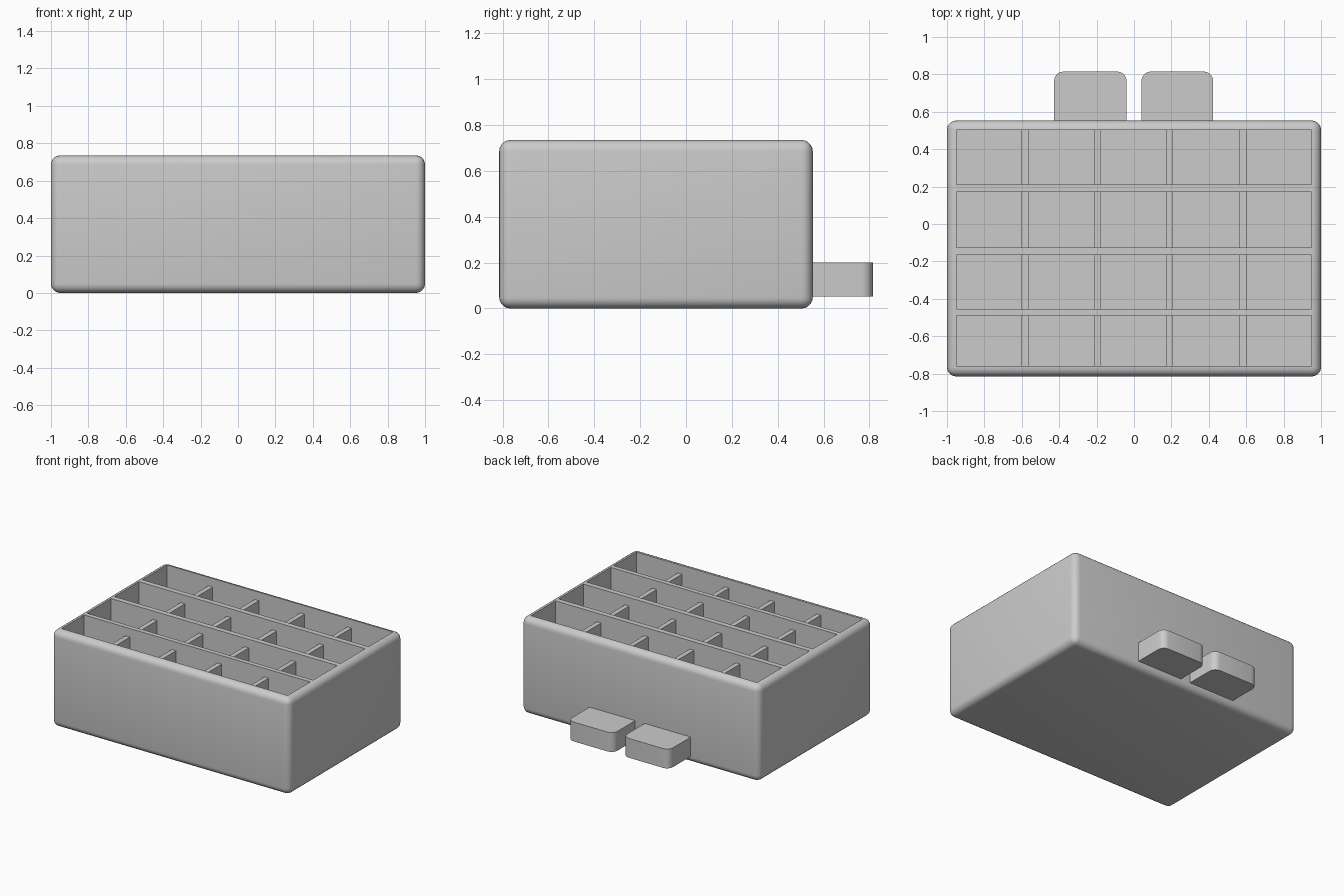
import bpy, bmesh, math

if "Cube" in bpy.data.objects:
    bpy.data.objects.remove(bpy.data.objects["Cube"])


def box(name, x0, x1, y0, y1, z0, z1, bevel=0.0, pick=None, segments=5):
    """Axis-aligned box; edges accepted by pick are rounded."""
    bm = bmesh.new()
    bmesh.ops.create_cube(bm, size=1)
    for v in bm.verts:
        v.co = (x1 if v.co.x > 0 else x0,
                y1 if v.co.y > 0 else y0,
                z1 if v.co.z > 0 else z0)
    if bevel:
        edges = [e for e in bm.edges if pick is None or pick(e)]
        bmesh.ops.bevel(bm, geom=edges, offset=bevel, segments=segments,
                        profile=0.5, affect='EDGES')
    mesh = bpy.data.meshes.new(name)
    bm.to_mesh(mesh)
    bm.free()
    obj = bpy.data.objects.new(name, mesh)
    bpy.context.collection.objects.link(obj)
    return obj


def activate(obj):
    bpy.ops.object.select_all(action='DESELECT')
    obj.select_set(True)
    bpy.context.view_layer.objects.active = obj


def smooth(obj):
    activate(obj)
    bpy.ops.object.shade_smooth_by_angle(angle=math.radians(35))


HEIGHT, FLOOR = 0.735, 0.05
rows = [(-0.76, -0.49), (-0.455, -0.165), (-0.125, 0.17), (0.21, 0.503)]
columns = [-0.583, -0.195, 0.188, 0.583]

# Rounded tray block
tray = box("tray", -1, 1, -0.815, 0.553, 0, HEIGHT, bevel=0.049)

# Long troughs cut from the top
for y0, y1 in rows:
    cutter = box("trough_cutter", -0.95, 0.95, y0, y1, FLOOR, HEIGHT + 0.2)
    cutter.hide_render = True
    mod = tray.modifiers.new("trough", 'BOOLEAN')
    mod.operation = 'DIFFERENCE'
    mod.solver = 'EXACT'
    mod.object = cutter
    activate(tray)
    bpy.ops.object.modifier_apply(modifier=mod.name)
    bpy.data.objects.remove(cutter)
smooth(tray)

# Lower cross dividers in every trough
for r, (y0, y1) in enumerate(rows):
    for c, x in enumerate(columns):
        box(f"divider_{r + 1}_{c + 1}", x - 0.018, x + 0.018,
            y0, y1, FLOOR, HEIGHT - 0.065)


# Two rear tabs with rounded outer corners
def outer_corner(e):
    a, b = (v.co for v in e.verts)
    return abs(a.z - b.z) > 0.01 and a.y > 0.7


for side, x0, x1 in (("left", -0.427, -0.04), ("right", 0.04, 0.423)):
    tab = box(f"rear_tab_{side}", x0, x1, 0.54, 0.815, 0.053, 0.2,
              bevel=0.05, pick=outer_corner)
    smooth(tab)
